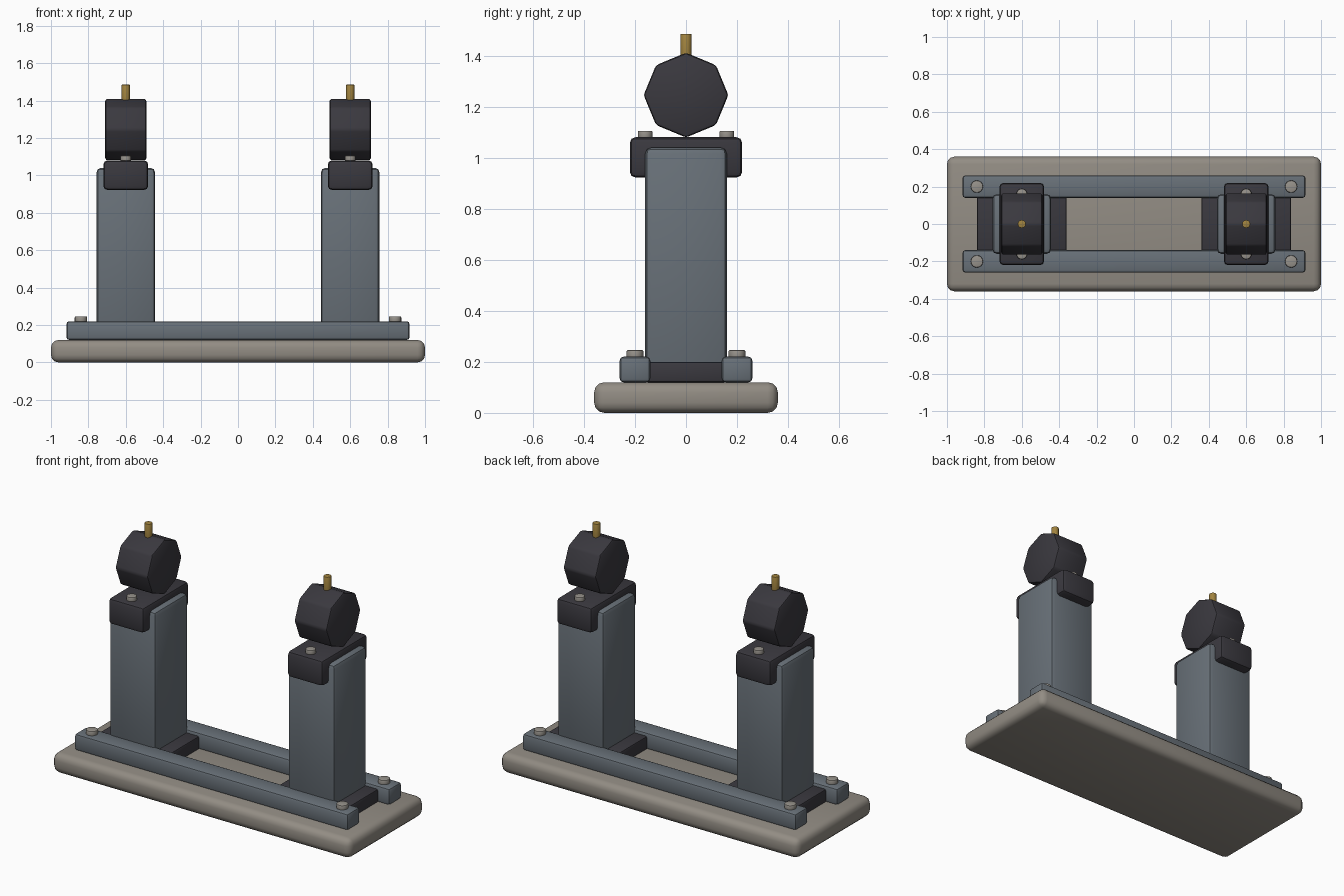
import bpy
import math

cube = bpy.data.objects.get("Cube")
if cube:
    bpy.data.objects.remove(cube, do_unlink=True)


def material(name, rgb):
    m = bpy.data.materials.new(name)
    m.use_nodes = True
    m.diffuse_color = (*rgb, 1)
    m.node_tree.nodes["Principled BSDF"].inputs["Base Color"].default_value = (*rgb, 1)
    return m


STONE = material("warm grey", (0.29, 0.265, 0.23))
STEEL = material("blue steel", (0.14, 0.165, 0.19))
DARK = material("dark iron", (0.042, 0.04, 0.049))
BOLT = material("bolt grey", (0.31, 0.29, 0.26))
BRASS = material("brass", (0.36, 0.23, 0.05))


def finish(name, mat, bevel, segments=2):
    """Name, colour, bevel and shade the active object."""
    ob = bpy.context.object
    ob.name = name
    ob.data.materials.append(mat)
    bpy.ops.object.transform_apply(location=False, rotation=True, scale=True)
    if bevel:
        mod = ob.modifiers.new("Rounded edges", "BEVEL")
        mod.width = bevel
        mod.segments = segments
        mod.limit_method = "ANGLE"
        bpy.ops.object.modifier_apply(modifier=mod.name)
    bpy.ops.object.shade_smooth_by_angle(angle=math.radians(35))
    return ob


def box(name, mat, x, y, z0, z1, half_x, half_y, bevel, segments=2):
    bpy.ops.mesh.primitive_cube_add(size=2, location=(x, y, (z0 + z1) / 2))
    bpy.context.object.scale = (half_x, half_y, (z1 - z0) / 2)
    return finish(name, mat, bevel, segments)


def cylinder(name, mat, x, y, z0, z1, radius, sides, bevel=0):
    bpy.ops.mesh.primitive_cylinder_add(
        vertices=sides, radius=radius, depth=z1 - z0, location=(x, y, (z0 + z1) / 2))
    return finish(name, mat, bevel)


# Base slab
box("base_slab", STONE, 0, 0, 0, 0.12, 1, 0.36, 0.04, 3)

# Long rails with a bolt at each end
for y, side in ((-0.2, "front"), (0.2, "back")):
    box(f"{side}_rail", STEEL, 0, y, 0.12, 0.22, 0.917, 0.06, 0.015)
    for x, end in ((-0.84, "right"), (0.84, "left")):
        cylinder(f"{side}_{end}_rail_bolt", BOLT, x, y, 0.21, 0.246, 0.033, 16, 0.005)

# Two matching stands
for x, end in ((-0.6, "right"), (0.6, "left")):
    box(f"{end}_foot", DARK, x, 0, 0.12, 0.2, 0.24, 0.16, 0.01)
    box(f"{end}_post", STEEL, x, 0, 0.16, 1.04, 0.157, 0.16, 0.025)
    box(f"{end}_cap", DARK, x, 0, 0.922, 1.08, 0.12, 0.22, 0.022)
    for y, side in ((-0.16, "front"), (0.16, "back")):
        cylinder(f"{end}_{side}_cap_bolt", BOLT, x, y, 1.07, 1.105, 0.029, 16, 0.005)

    # Octagonal drum lying along x, a corner at its top
    bpy.ops.mesh.primitive_cylinder_add(
        vertices=8, radius=0.166, depth=0.22, location=(x, 0, 1.245),
        rotation=(0, math.pi / 2, 0))
    finish(f"{end}_drum", DARK, 0.012)
    cylinder(f"{end}_pin", BRASS, x, 0, 1.36, 1.485, 0.022, 12, 0.003)
